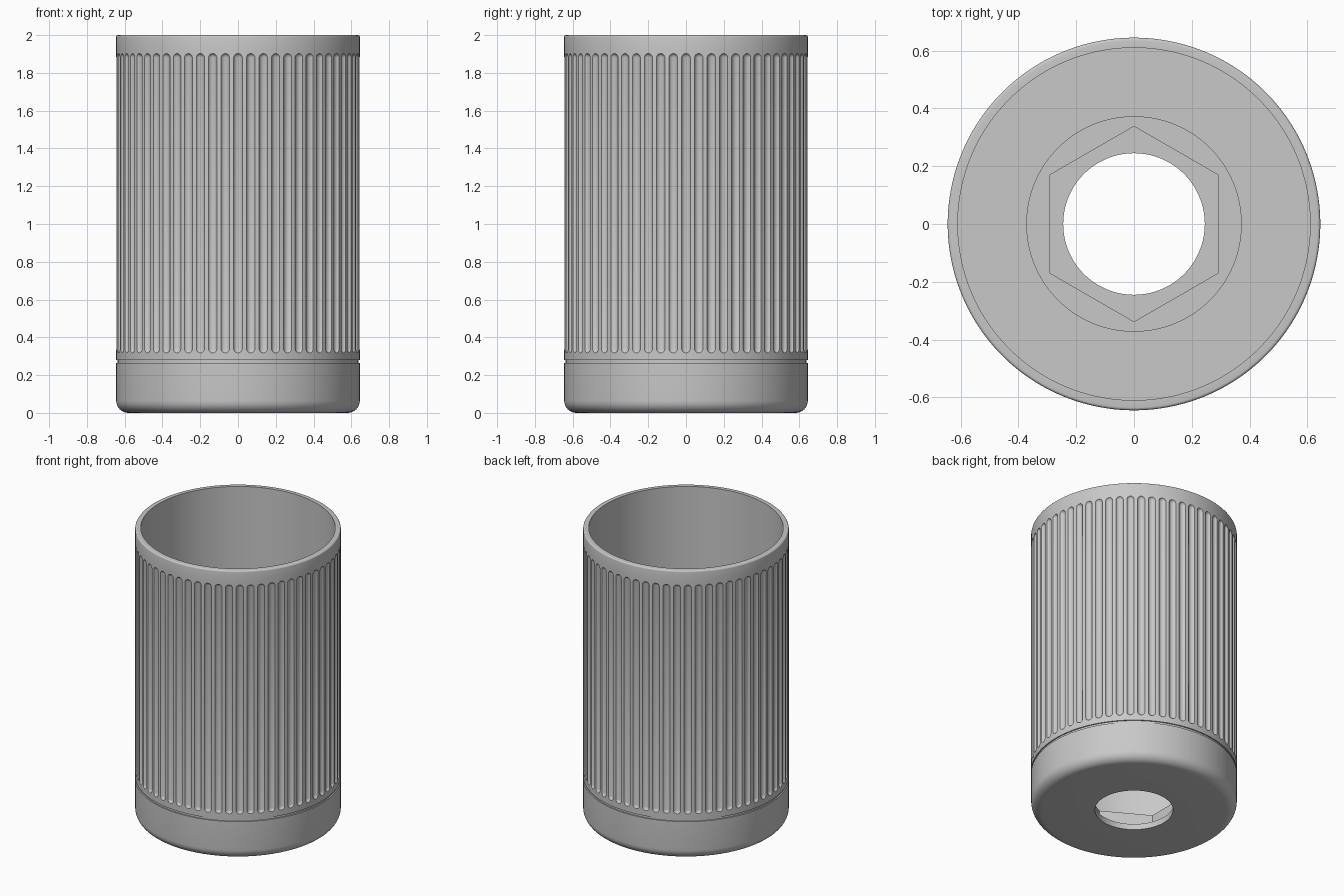
import bpy, bmesh, math
from mathutils import Matrix

cube = bpy.data.objects.get("Cube")
if cube:
    bpy.data.objects.remove(cube)

grey = bpy.data.materials.new("plain_grey")
grey.use_nodes = True
colour = (0.58, 0.58, 0.58, 1)
grey.diffuse_color = colour
grey.node_tree.nodes["Principled BSDF"].inputs["Base Color"].default_value = colour

R, INNER, HOLE, BOSS = 0.645, 0.61, 0.245, 0.373
FLOOR, BOSS_TOP, TOP = 0.04, 0.145, 2.0
FLUTES = 60


def make_object(name, bm):
    bmesh.ops.recalc_face_normals(bm, faces=bm.faces)
    mesh = bpy.data.meshes.new(name)
    bm.to_mesh(mesh)
    bm.free()
    mesh.materials.append(grey)
    obj = bpy.data.objects.new(name, mesh)
    bpy.context.collection.objects.link(obj)
    return obj


def arc(cx, cz, r, start, end, steps):
    angles = [math.radians(start + (end - start) * i / steps) for i in range(steps + 1)]
    return [(cx + r * math.cos(a), cz + r * math.sin(a)) for a in angles]


def lathe(name, profile, segments):
    bm = bmesh.new()
    rings = []
    for i in range(segments):
        a = 2 * math.pi * i / segments
        rings.append([bm.verts.new((r * math.cos(a), r * math.sin(a), z)) for r, z in profile])
    for i in range(segments):
        a, b = rings[i], rings[(i + 1) % segments]
        for j in range(len(profile)):
            k = (j + 1) % len(profile)
            bm.faces.new((a[j], b[j], b[k], a[k]))
    return make_object(name, bm)


# Cup wall, floor, centre boss and bolt hole in one closed profile
profile = [(HOLE, 0)]
profile += arc(R - 0.065, 0.065, 0.065, -90, 0, 8)
profile += [(R, 0.265), (R - 0.008, 0.265), (R - 0.008, 0.28), (R, 0.28), (R, 0.30), (R, 1.92)]
profile += arc(R - 0.01, TOP - 0.01, 0.01, 0, 90, 4)
profile += [(INNER, TOP), (INNER, FLOOR), (BOSS, FLOOR), (BOSS, BOSS_TOP), (HOLE, BOSS_TOP)]
cup = lathe("fluted_cup", profile, 240)

# Round-ended flute cutters around the wall
bm = bmesh.new()
low, high, radius = 0.315, 1.905, 0.026
for i in range(FLUTES):
    turn = Matrix.Rotation(2 * math.pi * i / FLUTES, 4, 'Z')
    made = bmesh.ops.create_uvsphere(bm, u_segments=20, v_segments=11, radius=radius)
    half = (high - low) / 2 - radius
    for v in made["verts"]:
        v.co.z += half if v.co.z > 0 else -half
    shift = Matrix.Translation((R + 0.011, 0, (low + high) / 2))
    bmesh.ops.transform(bm, matrix=turn @ shift, verts=made["verts"])

# Hexagonal nut pocket cutter
hexagon = bmesh.ops.create_cone(bm, cap_ends=True, segments=6, radius1=0.338,
                                radius2=0.338, depth=0.3)
place = Matrix.Translation((0, 0, FLOOR + 0.15)) @ Matrix.Rotation(math.radians(30), 4, 'Z')
corner = max(hexagon["verts"], key=lambda v: v.co.y).co
if abs(corner.x) < 0.01:  # corners already point along y
    place = Matrix.Translation((0, 0, FLOOR + 0.15))
bmesh.ops.transform(bm, matrix=place, verts=hexagon["verts"])
cutter = make_object("flute_and_pocket_cutter", bm)

cut = cup.modifiers.new("cut", 'BOOLEAN')
cut.operation = 'DIFFERENCE'
cut.solver = 'EXACT'
cut.object = cutter

# Apply the cut, drop the cutter and shade
for o in bpy.context.selected_objects:
    o.select_set(False)
bpy.context.view_layer.objects.active = cup
cup.select_set(True)
bpy.ops.object.modifier_apply(modifier=cut.name)
bpy.data.objects.remove(cutter)
bpy.ops.object.shade_smooth_by_angle(angle=math.radians(30))
